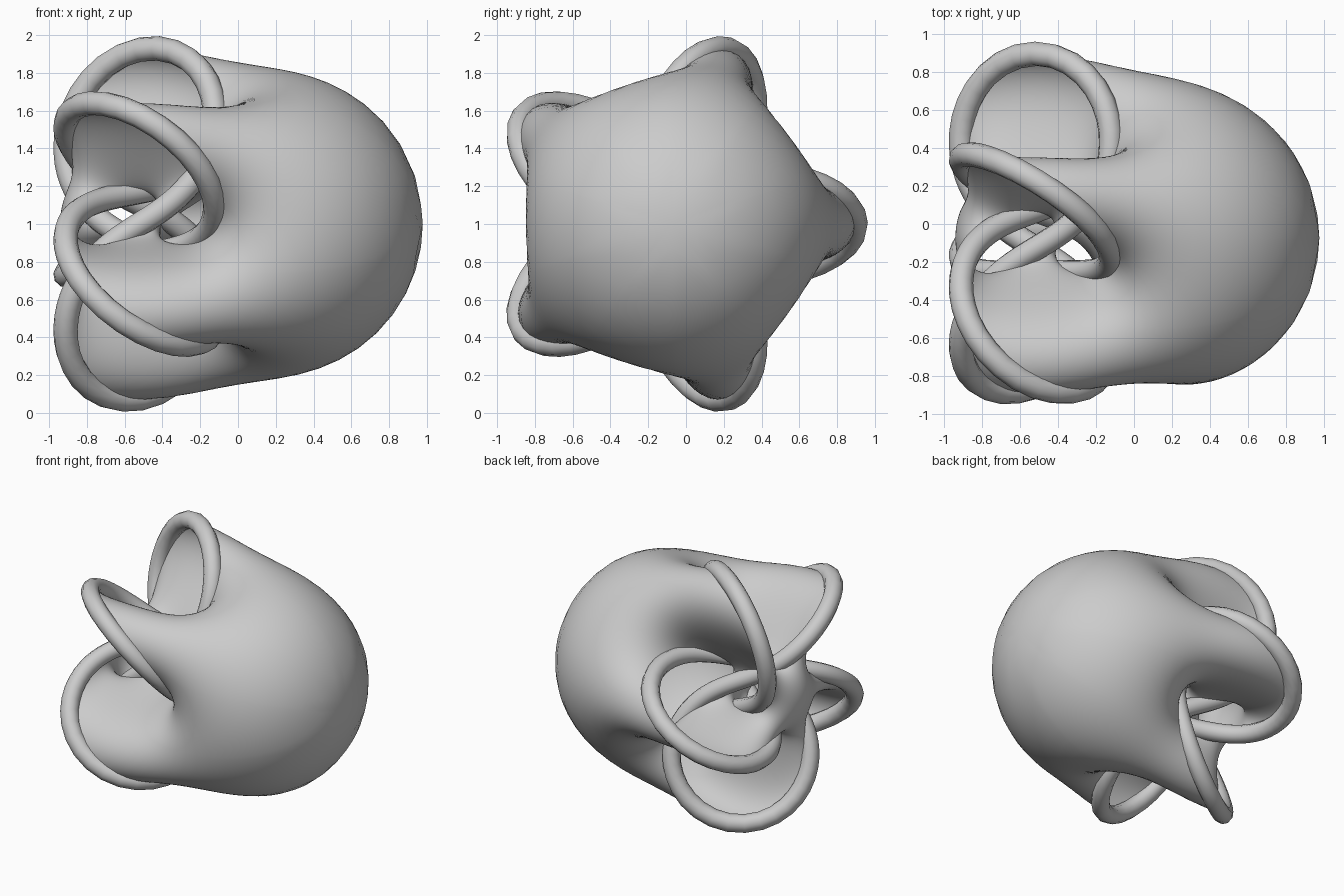
import bpy, bmesh, math

cube = bpy.data.objects.get("Cube")
if cube:
    bpy.data.objects.remove(cube, do_unlink=True)

# Placement of the torus knot, whose axis runs along x
CENTRE = (-0.517, -0.073, 1.0)
SCALE = 0.417
TUBE = 0.065
PHASE = math.radians(93.5)   # which spanning surface of the knot
TURNS, LOBES = 3, 5
GRID, REACH = 26, 4.2

# Sizes of the two knot coordinates, and the weight that balances them
RIM_B = 0.725
RIM_A = math.sqrt(1 - RIM_B ** 2)
WEIGHT = RIM_A ** TURNS / RIM_B ** LOBES


def unit(angle):
    return complex(math.cos(angle), math.sin(angle))


def project(a, b):
    """Stereographic projection of the 3-sphere point (a, b)."""
    k = SCALE / (1 - a.real)
    return (CENTRE[0] + k * a.imag, CENTRE[1] + k * b.real, CENTRE[2] + k * b.imag)


def shrink(a, b):
    """Slide (a, b) along its weighted ray onto the unit sphere."""
    low, high = 0.0, 10.0
    for _ in range(60):
        mid = (low + high) / 2
        size = mid ** LOBES * abs(a) ** 2 + mid ** TURNS * abs(b) ** 2
        low, high = (mid, high) if size < 1 else (low, mid)
    return low ** (LOBES / 2), low ** (TURNS / 2)


# Material
grey = bpy.data.materials.new("plain_grey")
grey.use_nodes = True
colour = (0.6, 0.6, 0.6, 1)
grey.diffuse_color = colour
grey.node_tree.nodes["Principled BSDF"].inputs["Base Color"].default_value = colour

# One patch of the surface: a half plane in elliptic coordinates
patch = []
for i in range(GRID + 1):
    mu = REACH * (i / GRID) ** 2
    for j in range(GRID + 1):
        t = j / GRID
        nu = math.pi * t ** 2.5 / (t ** 2.5 + (1 - t) ** 1.5)
        v = complex(math.cosh(mu) * math.cos(nu) / 2 - 0.5,
                    abs(math.sinh(mu) * math.sin(nu) / 2))
        a, b = (v + 1) ** (1 / TURNS), (v / WEIGHT) ** (1 / LOBES)
        ka, kb = shrink(a, b)
        patch.append((ka * a, kb * b))

# Spanning surface: the patch and its mirror, repeated by every symmetry
bm = bmesh.new()
for flip in (False, True):
    for m in range(TURNS):
        ra = unit((PHASE + math.tau * m) / TURNS)
        for n in range(LOBES):
            rb = unit((PHASE + math.tau * n) / LOBES)
            verts = []
            for a, b in patch:
                if flip:
                    a, b = a.conjugate(), b.conjugate()
                verts.append(bm.verts.new(project(ra * a, rb * b)))
            for i in range(GRID):
                for j in range(GRID):
                    p = i * (GRID + 1) + j
                    q = p + GRID + 1
                    bm.faces.new((verts[p], verts[p + 1], verts[q + 1], verts[q]))
bmesh.ops.remove_doubles(bm, verts=bm.verts, dist=0.0003)
bmesh.ops.recalc_face_normals(bm, faces=bm.faces)
for face in bm.faces:
    face.smooth = True
mesh = bpy.data.meshes.new("spanning_surface")
bm.to_mesh(mesh)
bm.free()
mesh.materials.append(grey)
surface = bpy.data.objects.new("spanning_surface", mesh)
bpy.context.collection.objects.link(surface)

# Knotted tube along the rim of the surface
count = 60 * LOBES
curve = bpy.data.curves.new("knot_tube", "CURVE")
curve.dimensions = "3D"
curve.bevel_depth = TUBE
curve.bevel_resolution = 3
spline = curve.splines.new("POLY")
spline.points.add(count - 1)
spline.use_cyclic_u = True
spline.use_smooth = True
for i, point in enumerate(spline.points):
    turn = math.tau * i / count
    point.co = (*project(RIM_A * unit(LOBES * turn), RIM_B * unit(TURNS * turn)), 1)
curve.materials.append(grey)
tube = bpy.data.objects.new("knot_tube", curve)
bpy.context.collection.objects.link(tube)
bpy.ops.object.select_all(action="DESELECT")
tube.select_set(True)
bpy.context.view_layer.objects.active = tube
bpy.ops.object.convert(target="MESH")
bpy.ops.object.shade_smooth()
